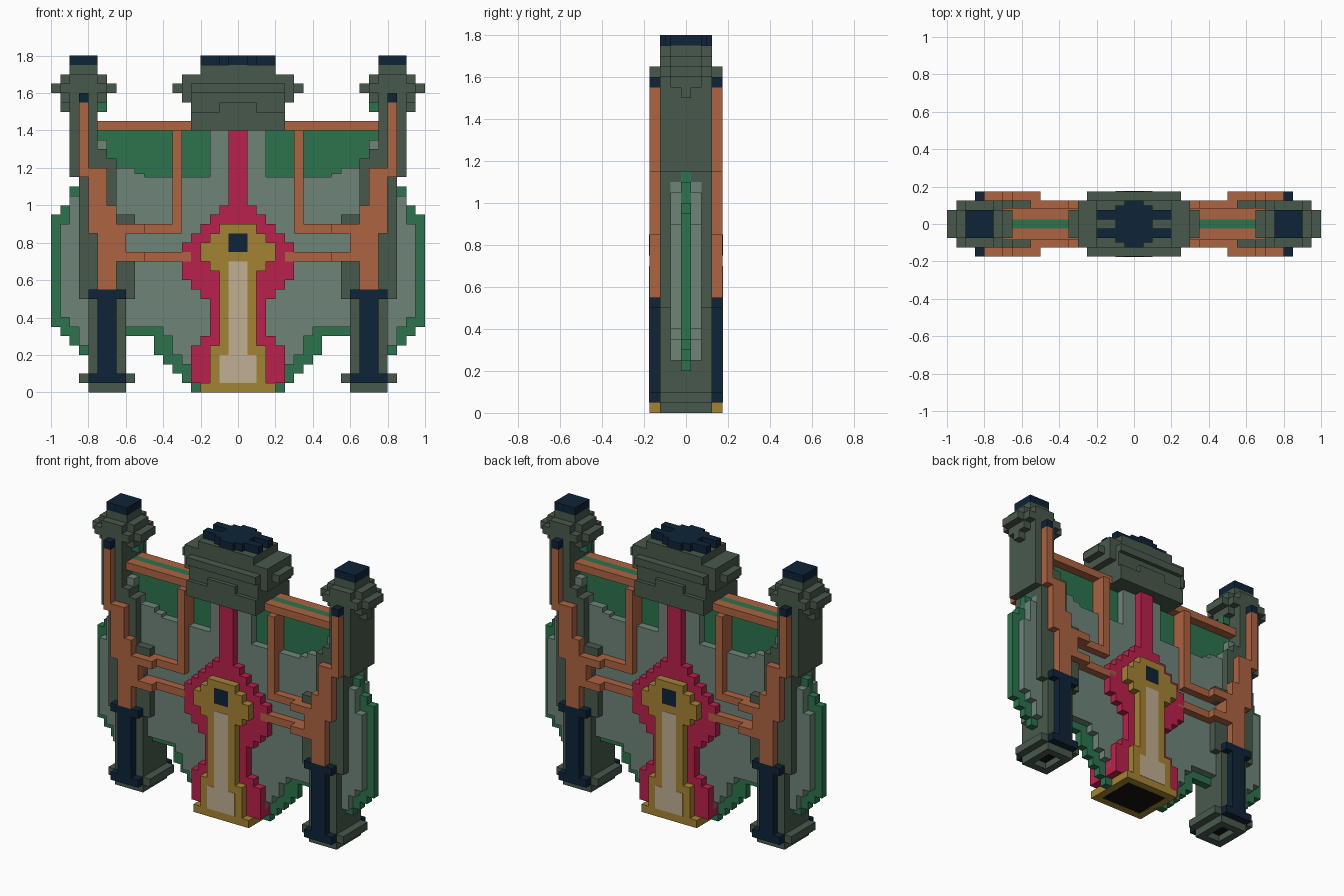
import bpy, bmesh

cube = bpy.data.objects.get("Cube")
if cube:
    bpy.data.objects.remove(cube, do_unlink=True)


def material(name, rgb):
    lin = [((c / 255 + 0.055) / 1.055) ** 2.4 if c > 10 else c / 255 / 12.92 for c in rgb] + [1.0]
    m = bpy.data.materials.new(name)
    m.use_nodes = True
    m.diffuse_color = lin
    m.node_tree.nodes["Principled BSDF"].inputs["Base Color"].default_value = lin
    return m


DARK = material("dark moss", (72, 89, 75))
SAGE = material("sage", (110, 133, 121))
GREEN = material("leaf green", (44, 116, 77))
COPPER = material("copper", (173, 99, 65))
CRIMSON = material("crimson", (186, 33, 76))
GOLD = material("gold", (164, 131, 52))
BEIGE = material("beige", (193, 175, 147))
NAVY = material("navy", (14, 35, 55))
BLACK = material("black", (20, 18, 14))


def blocks(name, mat, boxes, sides=(1,)):
    """Object made of boxes (x0, x1, z0, z1, y0, y1); sides=(1, -1) repeats them across x."""
    bm = bmesh.new()
    for s in sides:
        for x0, x1, z0, z1, y0, y1 in boxes:
            cube = bmesh.ops.create_cube(bm, size=1)["verts"]
            for v in cube:
                v.co = (s * (x1 if v.co.x > 0 else x0), y1 if v.co.y > 0 else y0,
                        z1 if v.co.z > 0 else z0)
    bmesh.ops.recalc_face_normals(bm, faces=bm.faces)
    me = bpy.data.meshes.new(name)
    bm.to_mesh(me)
    bm.free()
    me.materials.append(mat)
    ob = bpy.data.objects.new(name, me)
    bpy.context.collection.objects.link(ob)
    return ob


def slabs(depth, rects):
    """Rectangles (x0, x1, z0, z1) extruded to both sides of y = 0."""
    return [(*r, -depth, depth) for r in rects]


def rows(depth, steps):
    """Symmetric stepped outline: (half width, z0, z1) rows."""
    return slabs(depth, [(-w, w, a, b) for w, a, b in steps])


BOTH = (1, -1)
SIDES = ((1, "left"), (-1, "right"))

# Thin green core, stepped along its lower and outer edges
blocks("core_panel", GREEN, slabs(0.025, [
    (0, 0.25, 0, 1.45), (0.25, 0.3, 0.05, 1.45), (0.3, 0.35, 0.1, 1.45),
    (0.35, 0.4, 0.15, 1.45), (0.4, 0.45, 0.2, 1.45), (0.45, 0.75, 0.3, 1.45),
    (0.7, 0.75, 1.5, 1.55), (0.75, 0.85, 0.2, 1.15), (0.85, 0.9, 0.25, 1.1),
    (0.9, 0.95, 0.3, 1.0), (0.95, 1.0, 0.35, 0.95)]), BOTH)

# Sage skin over the core, leaving the green rim and upper windows open
blocks("skin_panel", SAGE, slabs(0.075, [
    (0, 0.15, 0.05, 1.4), (0.15, 0.25, 0.1, 1.15), (0.25, 0.3, 0.15, 1.15),
    (0.3, 0.35, 0.2, 1.15), (0.35, 0.4, 0.3, 1.15), (0.4, 0.5, 0.35, 1.15),
    (0.5, 0.55, 0.35, 1.17), (0.55, 0.65, 0.35, 1.2), (0.65, 0.7, 0.35, 1.25),
    (0.7, 0.75, 0.35, 1.35), (0.75, 0.85, 0.25, 1.1), (0.85, 0.9, 0.35, 1.05),
    (0.9, 0.95, 0.4, 0.9)]), BOTH)

# Copper frame: top rails, struts and cross arms
blocks("top_rail", COPPER, [(0.25, 0.75, 1.4, 1.45, a, b)
                            for a, b in ((0.025, 0.085), (-0.085, -0.025))], BOTH)
blocks("frame_struts", COPPER, slabs(0.125, [
    (0.3, 0.35, 0.85, 1.4), (0.35, 0.5, 0.85, 0.9), (0.25, 0.5, 0.7, 0.75)]), BOTH)

for s, side in SIDES:
    # Tower shaft, flared collar and foot
    tower = slabs(0.125, [
        (0.75, 0.9, 1.15, 1.7), (0.7, 0.85, 1.25, 1.3), (0.65, 0.85, 0.95, 1.25),
        (0.55, 0.85, 0.85, 0.95), (0.6, 0.85, 0.7, 0.85), (0.55, 0.85, 0.5, 0.7),
        (0.6, 0.8, 0.1, 0.5), (0.55, 0.85, 0.05, 0.1), (0.7, 0.95, 1.6, 1.65)])
    tower += slabs(0.075, [
        (0.75, 0.9, 1.7, 1.75), (0.7, 0.95, 1.65, 1.7), (0.65, 1.0, 1.6, 1.65),
        (0.7, 0.95, 1.55, 1.6)])
    tower += slabs(0.025, [(0.9, 0.95, 1.5, 1.55)])
    # Hollow rim below the foot
    tower += [(0.6, 0.8, 0, 0.05, 0.075, 0.125), (0.6, 0.8, 0, 0.05, -0.125, -0.075),
              (0.6, 0.65, 0, 0.05, -0.075, 0.075), (0.75, 0.8, 0, 0.05, -0.075, 0.075)]
    blocks(f"{side}_tower", DARK, tower, (s,))
    blocks(f"{side}_foot_recess", BLACK, slabs(0.074, [(0.651, 0.749, 0.042, 0.05)]), (s,))
    blocks(f"{side}_tower_cap", NAVY, slabs(0.075, [(0.75, 0.9, 1.75, 1.8)]), (s,))
    # Copper pipe climbing the tower, with dark tip and dark lower column
    blocks(f"{side}_pipe", COPPER, slabs(0.175, [
        (0.8, 0.85, 1.15, 1.55), (0.7, 0.8, 0.9, 1.2), (0.65, 0.7, 0.9, 1.0),
        (0.5, 0.8, 0.85, 0.9), (0.6, 0.75, 0.75, 0.85), (0.5, 0.75, 0.7, 0.75),
        (0.65, 0.75, 0.55, 0.7)]), (s,))
    blocks(f"{side}_pipe_tip", NAVY, slabs(0.175, [(0.8, 0.85, 1.55, 1.6)]), (s,))
    blocks(f"{side}_column", NAVY, slabs(0.175, [
        (0.6, 0.8, 0.5, 0.55), (0.65, 0.75, 0.1, 0.5), (0.6, 0.8, 0.05, 0.1)]), (s,))

# Central head block with stepped flange
blocks("head_block", DARK,
       rows(0.175, [(0.25, 1.4, 1.5), (0.1, 1.5, 1.55), (0.25, 1.6, 1.65)])
       + rows(0.15, [(0.25, 1.5, 1.6)])
       + rows(0.125, [(0.3, 1.55, 1.7), (0.2, 1.7, 1.75)])
       + rows(0.075, [(0.35, 1.6, 1.65)]))
blocks("head_cap", NAVY, [
    (-0.2, 0.2, 1.75, 1.8, 0.025, 0.075), (-0.2, 0.2, 1.75, 1.8, -0.075, -0.025),
    (-0.1, 0.1, 1.75, 1.8, -0.025, 0.025), (-0.05, 0.05, 1.75, 1.8, 0.075, 0.125),
    (-0.05, 0.05, 1.75, 1.8, -0.125, -0.075), (-0.1, 0.1, 1.75, 1.8, 0.075, 0.1),
    (-0.1, 0.1, 1.75, 1.8, -0.1, -0.075)])

# Crimson spine and surround
blocks("crimson_surround", CRIMSON, rows(0.125, [
    (0.05, 1.0, 1.4), (0.1, 0.95, 1.0), (0.15, 0.9, 0.95), (0.2, 0.85, 0.9),
    (0.25, 0.8, 0.85), (0.3, 0.6, 0.8), (0.25, 0.55, 0.6), (0.2, 0.5, 0.55),
    (0.15, 0.3, 0.5), (0.2, 0.25, 0.3), (0.25, 0.05, 0.25)]))

# Gold emblem post on a hollow base
blocks("gold_post", GOLD, rows(0.175, [
    (0.1, 0.85, 0.9), (0.15, 0.8, 0.85), (0.2, 0.7, 0.8), (0.15, 0.65, 0.7),
    (0.1, 0.25, 0.65), (0.15, 0.05, 0.25)])
    + [(-0.2, 0.2, 0, 0.05, 0.125, 0.175), (-0.2, 0.2, 0, 0.05, -0.175, -0.125),
       (0.15, 0.2, 0, 0.05, -0.125, 0.125), (-0.2, -0.15, 0, 0.05, -0.125, 0.125)])
blocks("base_recess", BLACK, rows(0.124, [(0.149, -0.0, 0.008)]))

# Thin inlays on the front and back of the post
for y, end in ((-0.177, "front"), (0.173, "back")):
    blocks(f"{end}_inlay", BEIGE, [(-0.05, 0.05, 0.2, 0.7, y, y + 0.004),
                                   (-0.1, 0.1, 0.05, 0.2, y, y + 0.004)])
    blocks(f"{end}_stud", NAVY, [(-0.05, 0.05, 0.75, 0.85, y, y + 0.004)])
